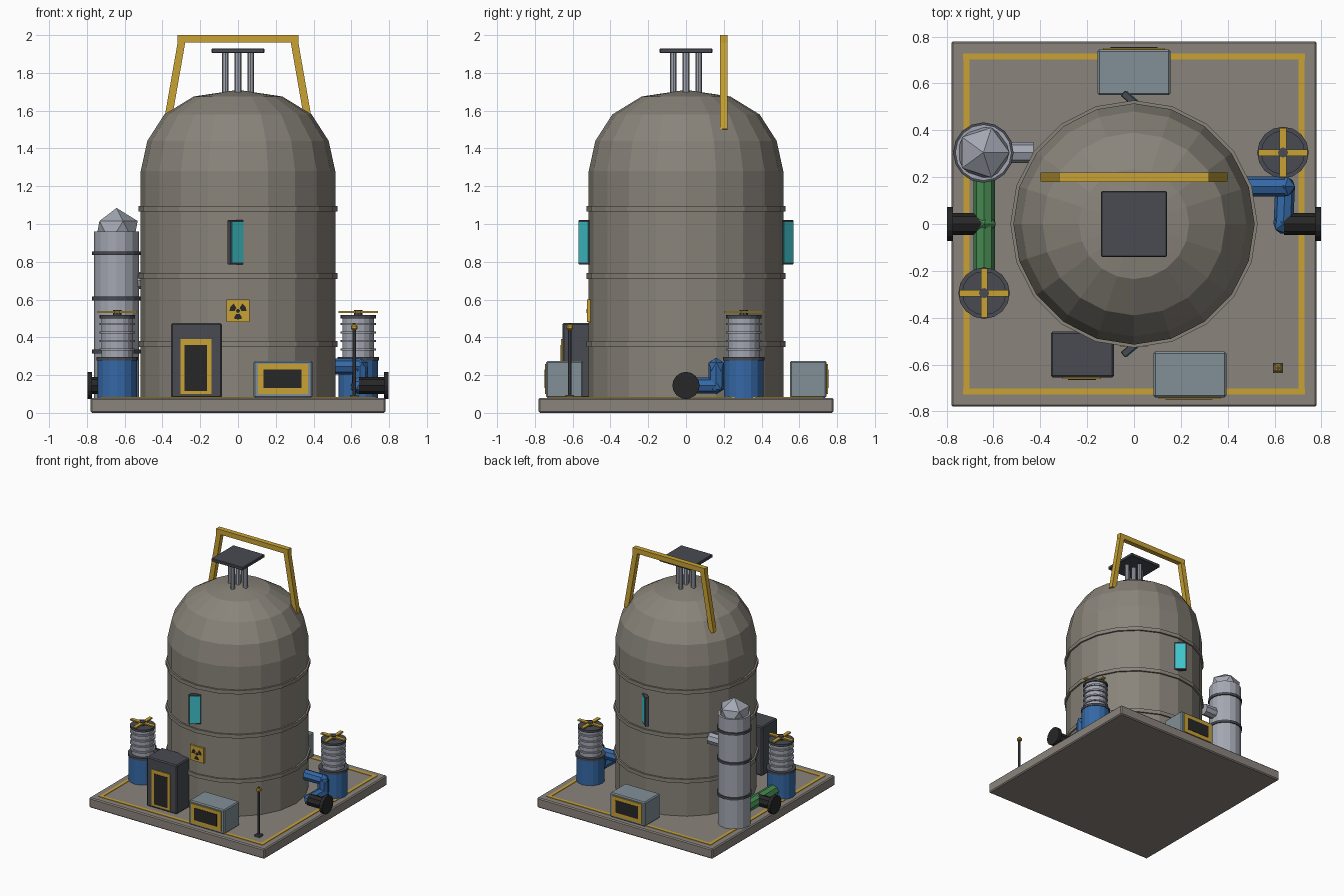
import bpy, bmesh, math
from mathutils import Vector, Matrix

if "Cube" in bpy.data.objects:
    bpy.data.objects.remove(bpy.data.objects["Cube"], do_unlink=True)


def material(name, rgb):
    m = bpy.data.materials.new(name)
    m.use_nodes = True
    m.diffuse_color = (*rgb, 1)
    m.node_tree.nodes["Principled BSDF"].inputs["Base Color"].default_value = (*rgb, 1)
    return m


SLAB = material("slab concrete", (.26, .23, .205))
SHELL = material("shell concrete", (.25, .23, .195))
BLUE = material("pump blue", (.035, .14, .38))
GREEN = material("pipe green", (.06, .25, .08))
YELLOW = material("safety yellow", (.58, .36, .035))
METAL = material("light metal", (.37, .39, .45))
CASING = material("casing grey", (.22, .28, .31))
DARK = material("dark steel", (.065, .07, .085))
BLACK = material("black", (.02, .02, .02))
TEAL = material("window teal", (.05, .55, .6))


def finish(name, bm, mat, matrix=Matrix()):
    bmesh.ops.recalc_face_normals(bm, faces=bm.faces)
    mesh = bpy.data.meshes.new(name)
    bm.to_mesh(mesh)
    bm.free()
    mesh.materials.append(mat)
    ob = bpy.data.objects.new(name, mesh)
    ob.matrix_world = matrix
    bpy.context.collection.objects.link(ob)
    return ob


def box(name, lo, hi, mat, bevel=0):
    lo, hi = Vector(lo), Vector(hi)
    bm = bmesh.new()
    bmesh.ops.create_cube(bm, size=1)
    bmesh.ops.scale(bm, vec=hi - lo, verts=bm.verts)
    ob = finish(name, bm, mat, Matrix.Translation((lo + hi) / 2))
    if bevel:
        mod = ob.modifiers.new("edge", "BEVEL")
        mod.width, mod.segments = bevel, 1
    return ob


def rod(name, a, b, r, mat, sides=8):
    a, b = Vector(a), Vector(b)
    bm = bmesh.new()
    bmesh.ops.create_cone(bm, cap_ends=True, segments=sides, radius1=r, radius2=r,
                          depth=(b - a).length)
    turn = (b - a).to_track_quat("Z", "Y").to_matrix().to_4x4()
    return finish(name, bm, mat, Matrix.Translation((a + b) / 2) @ turn)


def post(name, x, y, z0, z1, r, mat, sides=16):
    return rod(name, (x, y, z0), (x, y, z1), r, mat, sides)


def ball(name, at, r, mat):
    bm = bmesh.new()
    bmesh.ops.create_icosphere(bm, subdivisions=1, radius=r)
    return finish(name, bm, mat, Matrix.Translation(at))


def lathe(name, profile, sides, mat):
    bm = bmesh.new()
    verts = [bm.verts.new((r, 0, z)) for r, z in profile]
    edges = [bm.edges.new(p) for p in zip(verts, verts[1:])]
    bmesh.ops.spin(bm, geom=verts + edges, cent=(0, 0, 0), axis=(0, 0, 1),
                   angle=math.tau, steps=sides)
    bmesh.ops.remove_doubles(bm, verts=bm.verts, dist=.0005)
    return finish(name, bm, mat)


# Ground slab and painted boundary line
box("ground_slab", (-.78, -.78, 0), (.78, .78, .08), SLAB, .008)
for s in (-1, 1):
    box("boundary_line_x", (-.73, s * .715 - .0125, .078), (.73, s * .715 + .0125, .084), YELLOW)
    box("boundary_line_y", (s * .715 - .0125, -.7025, .078), (s * .715 + .0125, .7025, .084), YELLOW)

# Containment shell with raised bands
lathe("containment_shell", [(0, .08), (.515, .08), (.515, 1.28), (.48, 1.44), (.39, 1.58),
                            (.235, 1.675), (0, 1.71)], 20, SHELL)
for z in (.365, .725, 1.08):
    lathe("shell_band", [(.505, z - .015), (.528, z - .015), (.528, z + .015), (.505, z + .015)],
          20, SHELL)

# Roof vents under a flat cap
for x, y in ((0, 0), (1, 0), (-1, 0), (0, 1), (0, -1)):
    post("vent_pipe", x * .067, y * .067, 1.66, 1.91, .018, METAL, 8)
box("vent_cap", (-.14, -.14, 1.905), (.14, .14, 1.93), DARK, .004)

# Lifting gantry
box("gantry_beam", (-.32, .18, 1.96), (.32, .22, 2), YELLOW)
for s in (-1, 1):
    leg = rod("gantry_leg", (s * .38, .2, 1.5), (s * .297, .2, 1.975), .028, YELLOW, 4)
    leg.data.transform(Matrix.Rotation(math.pi / 4, 4, "Z"))

# Angled windows, front and rear
for s in (-1, 1):
    turn = Matrix.Translation((-.013, s * .53, .903)) @ Matrix.Rotation(s * math.radians(50), 4, "Z")
    frame = box("window_frame", (-.015, -.045, -.117), (.015, .045, .117), DARK, .003)
    pane = box("window_pane", (.012, -.039, -.108), (.018, .039, .108), TEAL)
    for ob in (frame, pane):
        ob.matrix_world = turn @ ob.matrix_world

# Warning sign with three blades
box("sign_plate", (-.06, -.524, .48), (.06, -.505, .6), YELLOW)
bm = bmesh.new()
for k in range(3):
    mid = math.radians(30 + 120 * k)
    arc = [mid + math.radians(d) for d in (-30, 0, 30)]
    pts = [(.017, a) for a in arc] + [(.046, a) for a in reversed(arc)]
    bm.faces.new([bm.verts.new((r * math.cos(a), -.526, .54 + r * math.sin(a))) for r, a in pts])
finish("sign_blades", bm, BLACK)
rod("sign_dot", (0, -.527, .54), (0, -.52, .54), .011, BLACK)


# Cabinets with a framed panel on the outward face
def cabinet(name, lo, hi, mat, side, frame, panel):
    box(name, lo, hi, mat, .008)
    y = lo[1] if side < 0 else hi[1]
    for part, (x0, x1, z0, z1), out, colour in (("_frame", frame, .007, YELLOW),
                                                ("_panel", panel, .010, BLACK)):
        ys = sorted((y, y + side * out))
        box(name + part, (x0, ys[0], z0), (x1, ys[1], z1), colour)


cabinet("door_cabinet", (-.355, -.655, .08), (-.085, -.46, .475), DARK, -1,
        (-.305, -.14, .1, .39), (-.282, -.163, .115, .36))
cabinet("front_unit", (.083, -.74, .08), (.395, -.545, .275), CASING, -1,
        (.105, .37, .1, .258), (.135, .335, .132, .23))
cabinet("rear_unit", (-.156, .55, .08), (.156, .745, .275), CASING, 1,
        (-.132, .132, .1, .258), (-.1, .1, .132, .23))

# Storage tank with faceted cap and side nozzle
TX, TY = -.643, .305
post("storage_tank", TX, TY, .08, .96, .12, METAL)
ball("tank_cap", (TX, TY, .96), .125, METAL)
for z in (.325, .605, .845):
    post("tank_band", TX, TY, z - .01, z + .01, .129, DARK)
rod("tank_nozzle", (TX, TY, .7), (-.43, TY, .7), .045, METAL)


# Pumps with ribbed motors and cross handles
def pump(x, y):
    post("pump_body", x, y, .08, .28, .105, BLUE)
    post("pump_flange", x, y, .278, .297, .11, DARK)
    post("pump_motor", x, y, .295, .505, .083, METAL)
    for k in range(4):
        z = .335 + k * .045
        post("motor_rib", x, y, z - .006, z + .006, .094, METAL)
    post("motor_lid", x, y, .5, .518, .094, DARK)
    post("handle_hub", x, y, .515, .546, .022, DARK, 8)
    for w, d in ((.105, .014), (.014, .105)):
        box("pump_handle", (x - w, y - d, .53), (x + w, y + d, .54), YELLOW)


pump(.636, .305)
pump(-.64, -.295)

# Side outlets
for s in (-1, 1):
    rod("outlet_pipe", (s * .64, 0, .145), (s * .785, 0, .145), .046, BLACK)
    rod("outlet_flange", (s * .772, 0, .145), (s * .798, 0, .145), .072, BLACK, 16)

# Green pipe linking tank and pump
rod("green_pipe", (-.64, -.21, .145), (-.64, .21, .145), .046, GREEN)
ball("green_joint", (-.64, 0, .145), .056, GREEN)

# Blue pipe with elbows
run = [(.46, .16, .245), (.645, .16, .245), (.645, .16, .145), (.638, 0, .145)]
for a, b in zip(run, run[1:]):
    rod("blue_pipe", a, b, .042, BLUE)
for p in run[1:]:
    ball("blue_elbow", p, .047, BLUE)

# Corner sensor post
box("sensor_foot", (.593, -.637, .08), (.637, -.593, .095), DARK)
post("sensor_pole", .615, -.615, .09, .45, .009, DARK, 8)
box("sensor_head", (.598, -.632, .44), (.632, -.598, .467), YELLOW, .006)
post("sensor_tip", .615, -.615, .46, .474, .008, DARK, 8)
